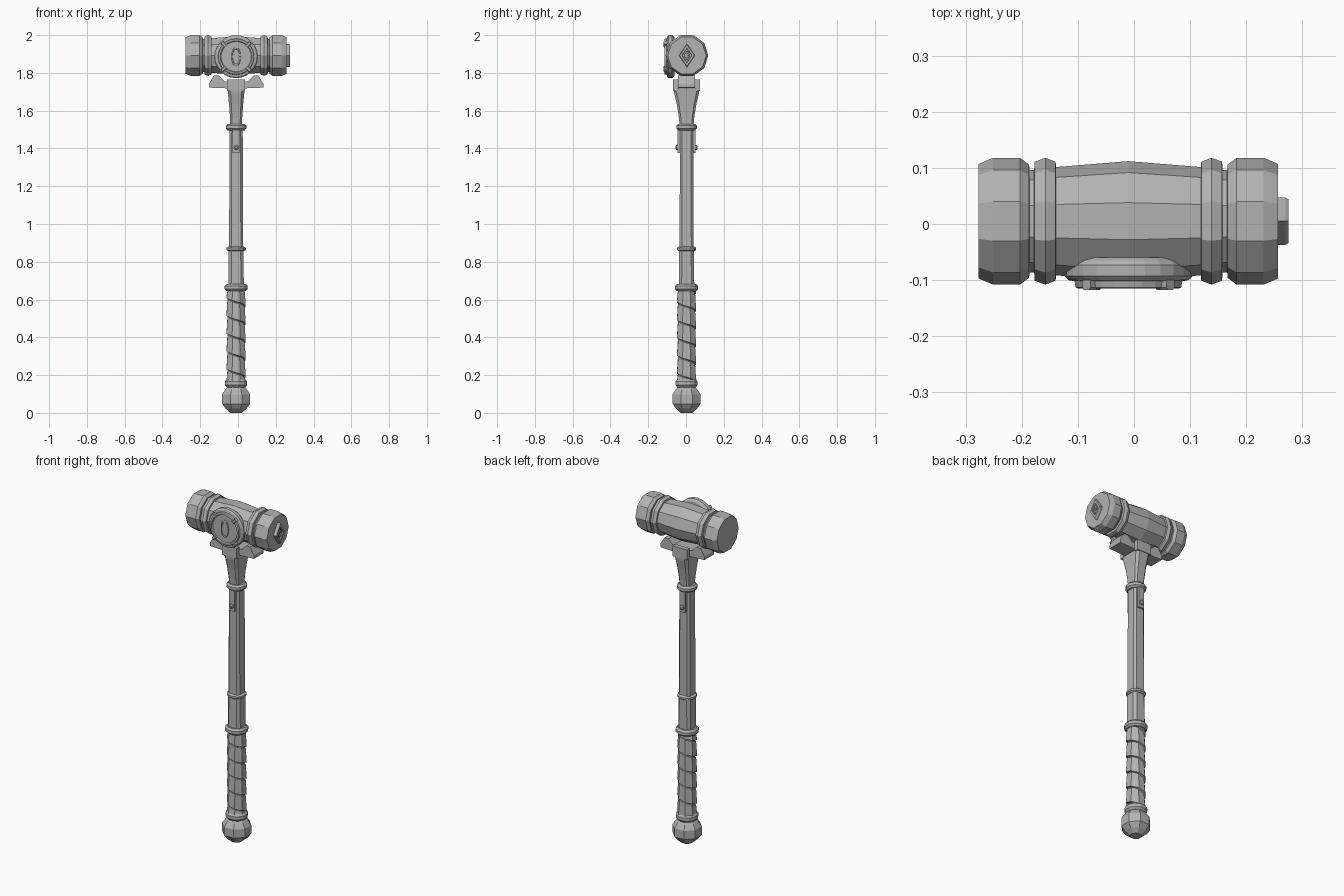
import bpy, bmesh, math
from mathutils import Vector

if "Cube" in bpy.data.objects:
    bpy.data.objects.remove(bpy.data.objects["Cube"])

CX, CY, HEAD_Z = -0.01, 0.003, 1.892
steel = bpy.data.materials.new("grey_steel")
steel.diffuse_color = (0.45, 0.45, 0.45, 1)
steel.use_nodes = True
steel.node_tree.nodes["Principled BSDF"].inputs["Base Color"].default_value = steel.diffuse_color


def finish(name, bm):
    bmesh.ops.recalc_face_normals(bm, faces=bm.faces[:])
    me = bpy.data.meshes.new(name)
    bm.to_mesh(me)
    bm.free()
    me.materials.append(steel)
    ob = bpy.data.objects.new(name, me)
    bpy.context.collection.objects.link(ob)
    return ob


def loft(name, rings, closed=False):
    """Skin equal-sized rings of points; cap the ends, or join last to first."""
    bm = bmesh.new()
    vs = [[bm.verts.new(p) for p in ring] for ring in rings]
    n = len(vs[0])
    pairs = list(zip(vs, vs[1:])) + ([(vs[-1], vs[0])] if closed else [])
    for a, b in pairs:
        for i in range(n):
            j = (i + 1) % n
            bm.faces.new((a[i], a[j], b[j], b[i]))
    if not closed:
        bm.faces.new(vs[0])
        bm.faces.new(vs[-1])
    return finish(name, bm)


def lathe(name, profile, sides, axis="z", centre=(CX, CY, 0), phase=0.0):
    """Profile of (position along axis, radius)."""
    rings = []
    for t, r in profile:
        ring = []
        for i in range(sides):
            a = phase + math.tau * i / sides
            u, v = r * math.cos(a), r * math.sin(a)
            p = {"x": (t, u, v), "y": (u, t, v), "z": (u, v, t)}[axis]
            ring.append(Vector(p) + Vector(centre))
        rings.append(ring)
    return loft(name, rings)


def chamfered(name, sections):
    """Vertical shaft of chamfered rectangles (z, half x, half y, chamfer)."""
    rings = []
    for z, hx, hy, c in sections:
        q = [(hx, -hy + c), (hx, hy - c), (hx - c, hy), (-hx + c, hy),
             (-hx, hy - c), (-hx, -hy + c), (-hx + c, -hy), (hx - c, -hy)]
        rings.append([(CX + x, CY + y, z) for x, y in q])
    return loft(name, rings)


def box(name, lo, hi):
    x0, y0, z0 = lo
    x1, y1, z1 = hi
    return loft(name, [[(x0, y0, z), (x1, y0, z), (x1, y1, z), (x0, y1, z)] for z in (z0, z1)])


# ---- pommel, collars and shaft
k = 1 / math.cos(math.pi / 8)
lathe("pommel", [(0, .03 * k), (.022, .055 * k), (.048, .074 * k), (.098, .074 * k),
                 (.125, .056 * k), (.145, .04 * k)], 8, phase=math.pi / 8)


def collar(name, z0, z1, r):
    b = (z1 - z0) * .28
    lathe(name, [(z0, r - .01), (z0 + b, r), (z1 - b, r), (z1, r - .01)], 12, phase=math.pi / 12)


collar("pommel_collar", .135, .178, .061)
collar("grip_collar", .645, .682, .063)
collar("lower_shaft_collar", .856, .88, .053)
collar("upper_shaft_collar", 1.495, 1.53, .056)
chamfered("lower_shaft", [(.66, .041, .041, .015), (.865, .039, .039, .015)])
chamfered("upper_shaft", [(.865, .037, .037, .012), (1.51, .035, .035, .012)])

# ---- grip core with a spiral wrap
lathe("grip_core", [(.16, .043), (.66, .044)], 8, phase=math.pi / 8)
pitch, lo, hi = .094, .17, .65
rings = []
for s in range(8 * 6 + 1):
    a = math.pi / 8 + s * math.pi / 4
    top = hi + pitch - s * pitch / 8
    ring = []
    for r, z in ((.04, top - pitch), (.055, top - pitch + .004), (.049, top - .004), (.04, top)):
        ring.append((CX + r * math.cos(a), CY + r * math.sin(a), min(hi, max(lo, z))))
    rings.append(ring)
loft("grip_wrap", rings)

# ---- flared neck with front and back horns that hold the cross bracket
chamfered("neck", [(1.51, .031, .036, .01), (1.56, .032, .04, .01), (1.63, .037, .051, .012),
                   (1.69, .043, .065, .014), (1.712, .045, .068, .014)])
for side, word in ((-1, "front"), (1, "back")):
    ys = [CY + side * v for v in (.044, .071)]
    box(word + "_horn", (CX - .047, min(ys), 1.705), (CX + .047, max(ys), 1.766))
    # riveted strap under the upper collar
    ys = [CY + side * v for v in (.03, .047)]
    box(word + "_strap", (CX - .018, min(ys), 1.375), (CX + .018, max(ys), 1.5))
    lathe(word + "_rivet", [(side * .04, .013), (side * .054, .013), (side * .059, .007)],
          8, "y", (CX, CY, 1.405))

# ---- cross bracket with wedge ends under the head
box("bracket_bar", (CX - .06, CY - .045, 1.72), (CX + .06, CY + .045, 1.755))
for s, word in ((-1, "left"), (1, "right")):
    wedge = [(.04, 1.718), (.144, 1.722), (.144, 1.742), (.118, 1.785), (.092, 1.785), (.04, 1.735)]
    loft(word + "_wedge", [[(CX + s * x, CY + y, z) for x, z in wedge] for y in (-.045, .045)])

# ---- hammer head
HC = (CX, .005, HEAD_Z)
lathe("head_body", [(-.17, .091), (-.135, .096), (0, .107), (.135, .096), (.17, .091)], 10, "x", HC)
for s, word in ((-1, "left"), (1, "right")):
    lathe(word + "_neck", [(s * .12, .091), (s * .2, .091)], 10, "x", HC)
    lathe(word + "_band", [(s * .129, .1), (s * .13, .106), (s * .148, .113),
                           (s * .167, .106), (s * .168, .09)], 10, "x", HC)
    lathe(word + "_cap", [(s * .176, .09), (s * .177, .101), (s * .193, .113),
                          (s * .241, .113), (s * .267, .102)], 10, "x", HC)


def frame(name, outline, place, base, edge, top, floor, rim):
    """Raised bevelled border around a sunken floor."""
    rings = [[place(u * f, v * f, d) for u, v in outline]
             for f, d in ((1, base), (1, edge), (.93, top), (rim, top), (rim * .95, floor))]
    loft(name, rings)


# ---- diamond boss on the right striking face
diamond = [(.042, 0), (0, .062), (-.042, 0), (0, -.062)]
end = lambda u, v, d: (d, .005 + u, HEAD_Z + v)
frame("diamond_boss", diamond, end, .25, .270, .275, .264, .62)
frame("diamond_centre", [(u * .42, v * .42) for u, v in diamond], end, .255, .27, .273, .268, .45)

# ---- round front medallion
MC = (CX, 0, 1.886)
lathe("medallion", [(-.06, .1), (-.066, .109), (-.073, .114), (-.093, .114), (-.1, .107),
                    (-.102, .096), (-.113, .094), (-.115, .09), (-.115, .084),
                    (-.107, .08)], 24, "y", MC)
# pointed oval emblem
arc = [(math.cos(t * math.pi / 8), math.sin(t * math.pi / 8)) for t in range(-4, 5)]
oval = [(.025 * c, .052 * s) for c, s in arc] + [(-.025 * c, .052 * s) for c, s in arc[-2:0:-1]]
frame("oval_emblem", oval, lambda u, v, d: (CX + u, d, MC[2] + v),
      -.1, -.111, -.113, -.109, .78)
# four radial clasps on the rim
for i in range(4):
    a = math.pi / 4 + i * math.pi / 2
    c, s = math.cos(a), math.sin(a)
    ring = lambda w, d: [(CX + r * c - q * s, d, MC[2] + r * s + q * c)
                         for r, q in ((.078, -w), (.106, -w), (.106, w), (.078, w))]
    loft("rim_clasp", [ring(.01, -.09), ring(.01, -.113), ring(.006, -.118)])
